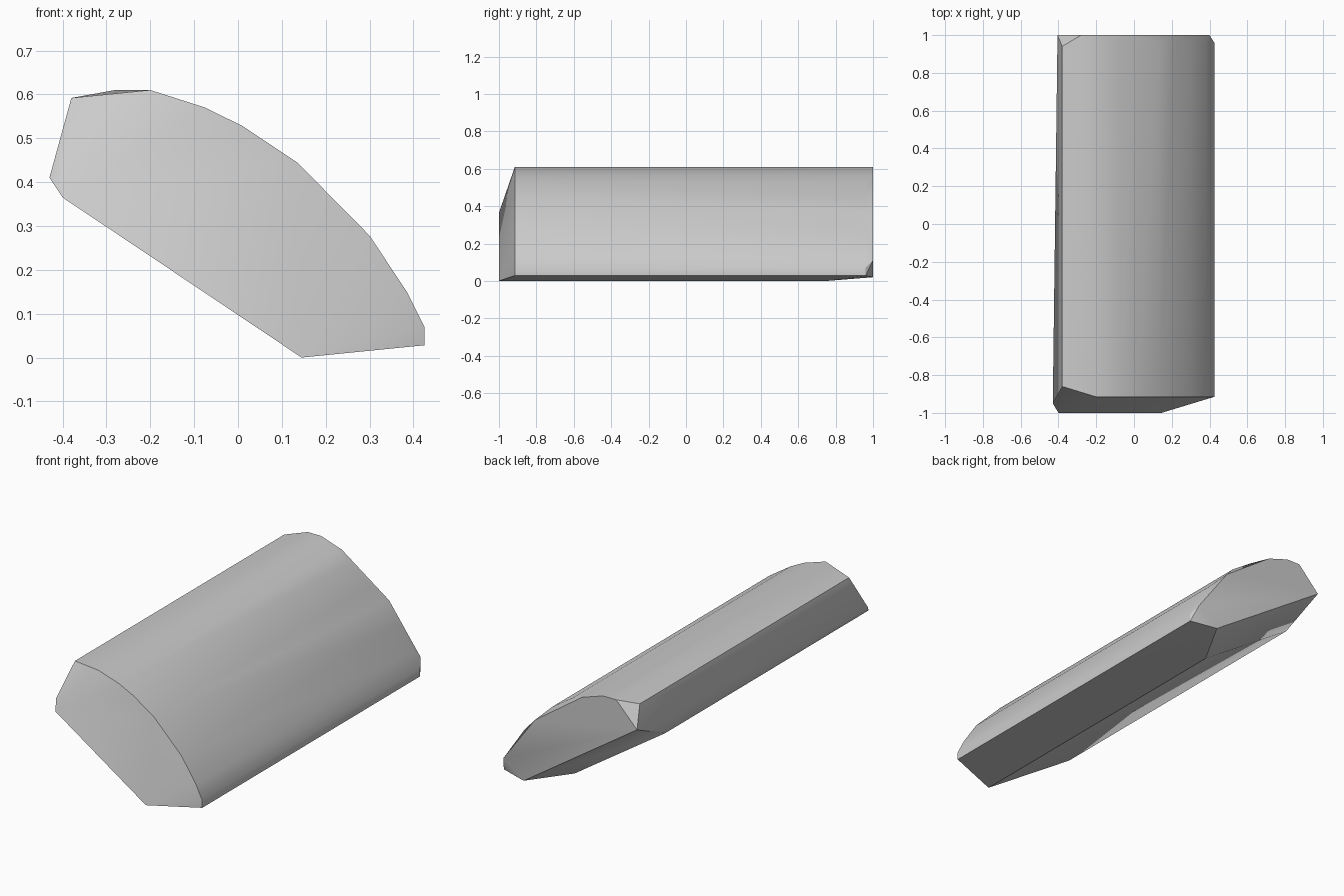
import bpy, bmesh, math

cube = bpy.data.objects.get("Cube")
if cube:
    bpy.data.objects.remove(cube, do_unlink=True)

# Single grey material
grey = bpy.data.materials.new("stone_grey")
grey.use_nodes = True
color = (0.6, 0.6, 0.6, 1.0)
grey.diffuse_color = color
grey.node_tree.nodes["Principled BSDF"].inputs["Base Color"].default_value = color

# Curved upper profile (x, z), from low right edge to crest
arc = [(0.425, 0.028), (0.425, 0.07), (0.385, 0.15), (0.30, 0.278),
       (0.135, 0.445), (0.01, 0.528), (-0.075, 0.57), (-0.2, 0.61)]
shoulder = (-0.38, 0.592)

# Front end: recessed arc, protruding lower edge and left shoulder
points = [(x, -0.915, z) for x, z in arc]
points += [(shoulder[0], -0.86, shoulder[1]), (-0.43, -0.95, 0.41)]

# Flat underside with its back corners rising to the back face
for x, z in [(-0.40, 0.365), (0.145, 0.0)]:
    points += [(x, -1, z), (x, 0.75, z)]

# Back end: slightly chipped arc around a flat face
points += [(x, 0.96, z) for x, z in arc]
points += [(shoulder[0], 0.94, shoulder[1])]
back_face = [(0.278, 0.02), (0.40, 0.11), (0.21, 0.369), (-0.075, 0.569),
             (-0.2, 0.61), (-0.28, 0.61), (-0.405, 0.48)]
points += [(x, 1, z) for x, z in back_face]

# Faceted block wrapped around the points
bm = bmesh.new()
for p in points:
    bm.verts.new(p)
bmesh.ops.convex_hull(bm, input=bm.verts[:])
loose = [v for v in bm.verts if not v.link_faces]
bmesh.ops.delete(bm, geom=loose, context='VERTS')
bmesh.ops.dissolve_limit(bm, angle_limit=math.radians(0.5),
                         verts=bm.verts[:], edges=bm.edges[:])
bmesh.ops.recalc_face_normals(bm, faces=bm.faces[:])
mesh = bpy.data.meshes.new("curved_block")
bm.to_mesh(mesh)
bm.free()
mesh.materials.append(grey)

block = bpy.data.objects.new("curved_block", mesh)
bpy.context.collection.objects.link(block)
bpy.ops.object.select_all(action='DESELECT')
block.select_set(True)
bpy.context.view_layer.objects.active = block
bpy.ops.object.shade_smooth_by_angle(angle=math.radians(30))
